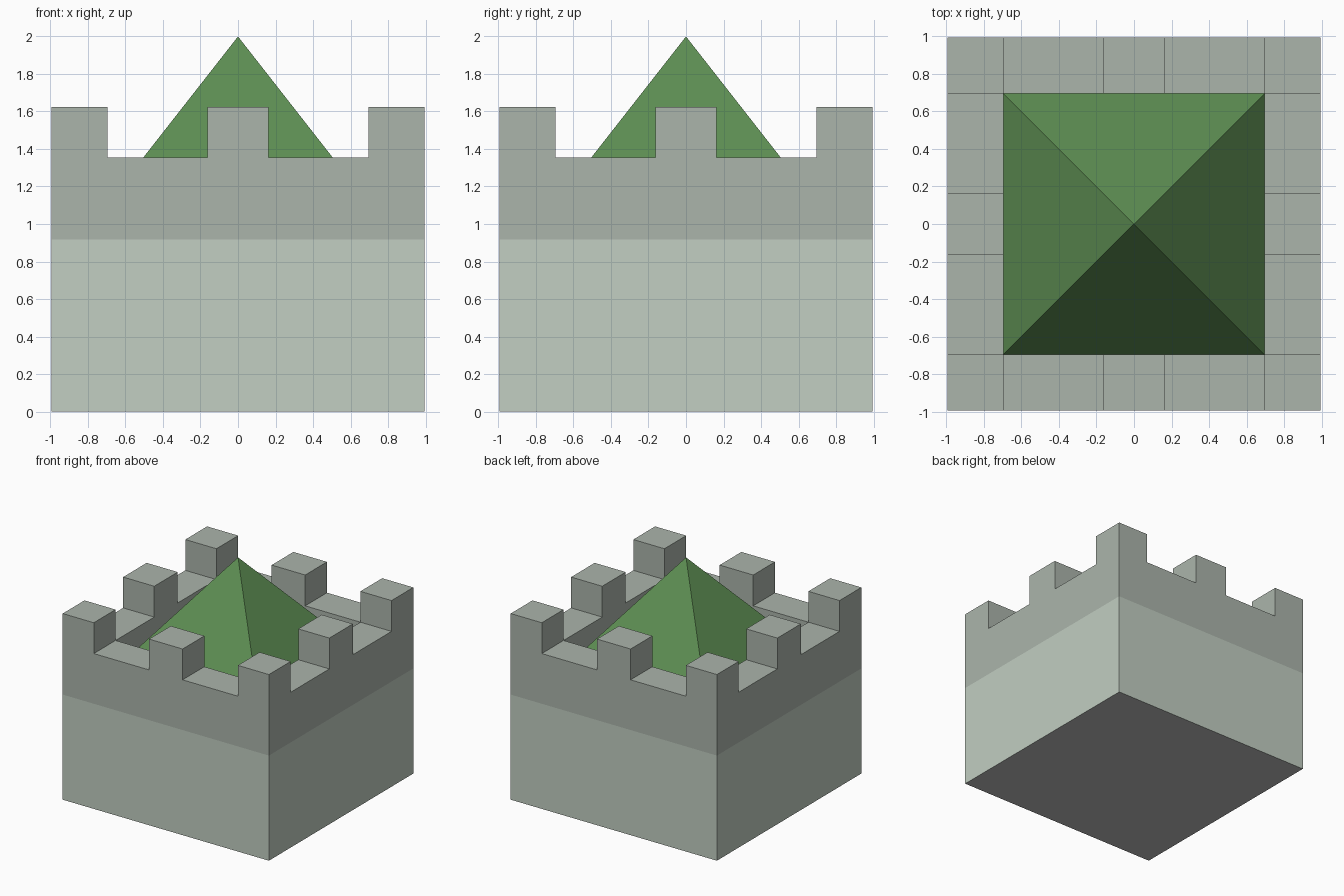
import bpy, bmesh
from math import pi, sqrt

if "Cube" in bpy.data.objects:
    bpy.data.objects.remove(bpy.data.objects["Cube"])

OUT, INN, MID = 0.995, 0.695, 0.162        # outer wall, inner wall, middle merlon half sizes
BAND, EAVES, WALK, MERLON, APEX = 0.917, 1.112, 1.355, 1.624, 2.0


def material(name, rgb):
    m = bpy.data.materials.new(name)
    m.diffuse_color = (*rgb, 1)
    m.use_nodes = True
    m.node_tree.nodes["Principled BSDF"].inputs["Base Color"].default_value = m.diffuse_color
    return m


def finish(bm, name, *mats):
    me = bpy.data.meshes.new(name)
    bm.to_mesh(me)
    bm.free()
    for m in mats:
        me.materials.append(m)
    ob = bpy.data.objects.new(name, me)
    bpy.context.collection.objects.link(ob)
    return ob


light_stone = material("light_stone", (0.54, 0.62, 0.54))
stone = material("stone", (0.41, 0.46, 0.41))
underside = material("underside", (0.5, 0.5, 0.5))
green = material("roof_green", (0.11, 0.27, 0.085))

# Lower tower: box, open where the battlement joins it
bm = bmesh.new()
bmesh.ops.create_cube(bm, size=1)
for v in bm.verts:
    v.co = (v.co.x * 2 * OUT, v.co.y * 2 * OUT, (v.co.z + 0.5) * BAND)
bm.normal_update()
for f in list(bm.faces):
    if f.normal.z > 0.5:
        bm.faces.remove(f)
    elif f.normal.z < -0.5:
        f.material_index = 1
finish(bm, "tower_base", light_stone, underside)

# Battlement: 5 x 5 cells of differing height, merlons on every other rim cell
cuts = [-OUT, -INN, -MID, MID, INN, OUT]


def height(i, j):
    if not (0 <= i < 5 and 0 <= j < 5):
        return BAND
    if 0 < i < 4 and 0 < j < 4:
        return EAVES
    return MERLON if i % 2 == 0 and j % 2 == 0 else WALK


bm = bmesh.new()


def quad(points):
    bm.faces.new([bm.verts.new(p) for p in points])


for i in range(5):
    for j in range(5):
        if 0 < i < 4 and 0 < j < 4:
            continue                        # the roof covers the middle
        h = height(i, j)
        x0, x1, y0, y1 = cuts[i], cuts[i + 1], cuts[j], cuts[j + 1]
        ring = [(x0, y0), (x1, y0), (x1, y1), (x0, y1)]
        quad([(x, y, h) for x, y in ring])
        # walls down to each lower neighbour
        for k, (di, dj) in enumerate([(0, -1), (1, 0), (0, 1), (-1, 0)]):
            low = height(i + di, j + dj)
            if low < h:
                a, b = ring[k], ring[(k + 1) % 4]
                quad([(*a, low), (*b, low), (*b, h), (*a, h)])
bmesh.ops.remove_doubles(bm, verts=bm.verts, dist=1e-4)
finish(bm, "battlement", stone)

# Pyramid roof rising from inside the walls
bpy.ops.mesh.primitive_cone_add(vertices=4, radius1=INN * sqrt(2), radius2=0,
                                depth=APEX - EAVES, end_fill_type='NOTHING',
                                location=(0, 0, (APEX + EAVES) / 2),
                                rotation=(0, 0, pi / 4))
roof = bpy.context.object
roof.name = "roof"
roof.data.materials.append(green)
